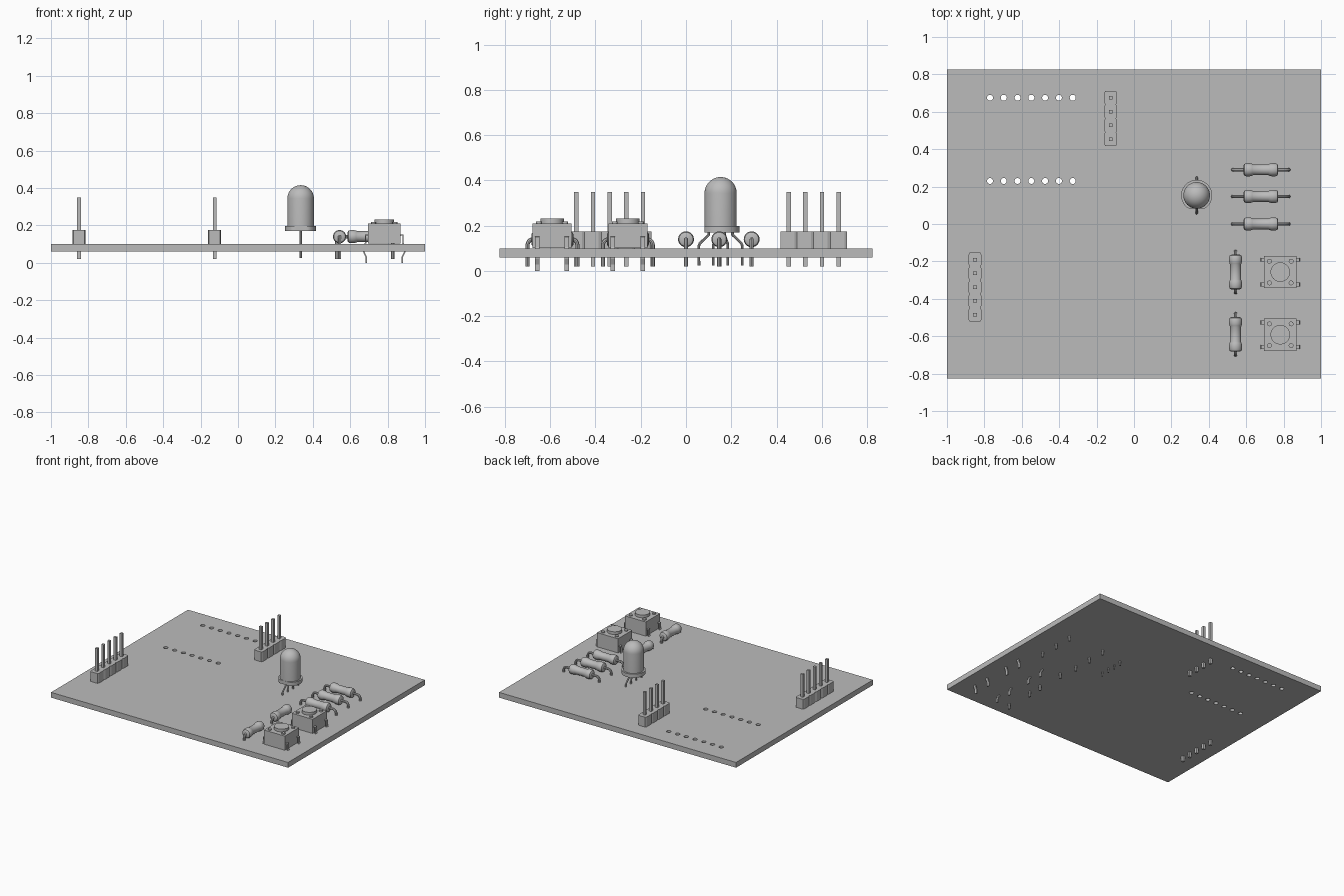
import bpy
import bmesh
from math import cos, sin, pi, radians
from mathutils import Matrix, Vector

if "Cube" in bpy.data.objects:
    bpy.data.objects.remove(bpy.data.objects["Cube"])

grey = bpy.data.materials.new("plain grey")
grey.use_nodes = True
grey.diffuse_color = (0.5, 0.5, 0.5, 1)
grey.node_tree.nodes["Principled BSDF"].inputs["Base Color"].default_value = (0.5, 0.5, 0.5, 1)

TOP, BOTTOM = 0.1, 0.06
PITCH = 0.0737


def finish(name, bm, smooth=False):
    bmesh.ops.recalc_face_normals(bm, faces=bm.faces)
    mesh = bpy.data.meshes.new(name)
    bm.to_mesh(mesh)
    bm.free()
    mesh.materials.append(grey)
    obj = bpy.data.objects.new(name, mesh)
    bpy.context.collection.objects.link(obj)
    if smooth:
        shade(obj)
    return obj


def select(obj):
    bpy.ops.object.select_all(action="DESELECT")
    obj.select_set(True)
    bpy.context.view_layer.objects.active = obj


def shade(obj):
    select(obj)
    bpy.ops.object.shade_smooth_by_angle(angle=radians(35))


def add_box(bm, centre, size):
    matrix = Matrix.Translation(centre) @ Matrix.Diagonal((*size, 1))
    bmesh.ops.create_cube(bm, size=1, matrix=matrix)


def add_prism(bm, outline, z0, z1):
    """Extrude a flat outline from z0 up to z1."""
    low = [bm.verts.new((x, y, z0)) for x, y in outline]
    high = [bm.verts.new((x, y, z1)) for x, y in outline]
    bm.faces.new(low[::-1])
    bm.faces.new(high)
    n = len(low)
    for i in range(n):
        j = (i + 1) % n
        bm.faces.new((low[i], low[j], high[j], high[i]))


def circle(x, y, r, n=24):
    return [(x + r * cos(2 * pi * i / n), y + r * sin(2 * pi * i / n)) for i in range(n)]


def add_lathe(bm, profile, matrix, n=32):
    """Spin (radius, height) points around z; radius 0 closes the ends."""
    verts = [bm.verts.new((r, 0, z)) for r, z in profile]
    edges = [bm.edges.new(pair) for pair in zip(verts, verts[1:])]
    bmesh.ops.spin(bm, geom=verts + edges, cent=(0, 0, 0), axis=(0, 0, 1),
                   angle=2 * pi, steps=n, use_duplicate=False)
    bmesh.ops.remove_doubles(bm, verts=bm.verts, dist=0.0001)
    bmesh.ops.transform(bm, matrix=matrix, verts=bm.verts)


def wire(name, points, radius):
    """Round wire along a path."""
    curve = bpy.data.curves.new(name, "CURVE")
    curve.dimensions = "3D"
    curve.bevel_depth = radius
    curve.bevel_resolution = 2
    curve.use_fill_caps = True
    spline = curve.splines.new("POLY")
    spline.points.add(len(points) - 1)
    for p, co in zip(spline.points, points):
        p.co = (*co, 1)
    curve.materials.append(grey)
    obj = bpy.data.objects.new(name, curve)
    bpy.context.collection.objects.link(obj)
    select(obj)
    bpy.ops.object.convert(target="MESH")
    shade(bpy.context.object)


# Circuit board with two rows of drilled holes
bm = bmesh.new()
add_box(bm, (0, 0, (TOP + BOTTOM) / 2), (2, 1.65, TOP - BOTTOM))
board = finish("circuit_board", bm)
bm = bmesh.new()
for y in (0.23, 0.675):
    for i in range(7):
        add_prism(bm, circle(-0.77 + i * PITCH, y, 0.016), 0, 0.2)
cutter = finish("hole_cutter", bm)
cutter.hide_render = True
cut = board.modifiers.new("holes", "BOOLEAN")
cut.operation = "DIFFERENCE"
cut.solver = "EXACT"
cut.object = cutter
select(board)
bpy.ops.object.modifier_apply(modifier="holes")
bpy.data.objects.remove(cutter)


# Pin headers: notched housing and square pins
def pin_header(name, x, y_back, count):
    half, w, c = PITCH / 2, 0.035, 0.012
    right = []
    for i in range(count):
        y = y_back - i * PITCH
        right += [(w - c / 2, y + half), (w, y + half - c), (w, y - half + c)]
    right.append((w - c / 2, y_back - (count - 0.5) * PITCH))
    outline = [(x + a, b) for a, b in right] + [(x - a, b) for a, b in reversed(right)]
    bm = bmesh.new()
    add_prism(bm, outline, TOP, 0.175)
    finish(name + "_housing", bm)
    bm = bmesh.new()
    for i in range(count):
        add_box(bm, (x, y_back - i * PITCH, 0.185), (0.019, 0.019, 0.33))
    finish(name + "_pins", bm)


pin_header("back_header", -0.125, 0.675, 4)
pin_header("left_header", -0.85, -0.19, 5)

# Light-emitting diode: domed lens, flange with one flat side, four legs
LX, LY = 0.335, 0.153
R = 0.071
dome = [(R * cos(a * pi / 20), 0.344 + R * sin(a * pi / 20)) for a in range(10)]
bm = bmesh.new()
add_lathe(bm, [(0, 0.18), (R, 0.18)] + dome + [(0, 0.344 + R)],
          Matrix.Translation((LX, LY, 0)), 40)
finish("lamp_lens", bm, True)
bm = bmesh.new()
rim = [(x, max(y, LY - R)) for x, y in circle(LX, LY, 0.083, 40)]
add_prism(bm, rim, 0.17, 0.198)
finish("lamp_flange", bm, True)
for i, k in enumerate((-1.5, -0.5, 0.5, 1.5)):
    near, far = LY + k * 0.035, LY + k * 0.064
    wire(f"lamp_leg_{i + 1}", [(LX, near, 0.18), (LX, near, 0.16), (LX, far - k * 0.003, 0.122),
                               (LX, far, 0.112), (LX, far, 0.025)], 0.006)


# Resistors: waisted body on a wire bent down through the board
def resistor(name, x, y, angle, reach):
    place = Matrix.Translation((x, y, 0.14)) @ Matrix.Rotation(angle, 4, "Z")
    half = [(0, 0.093), (0.022, 0.093), (0.031, 0.088), (0.035, 0.078),
            (0.035, 0.058), (0.032, 0.046), (0.029, 0.04)]
    bm = bmesh.new()
    add_lathe(bm, half + [(r, -z) for r, z in reversed(half)],
              place @ Matrix.Rotation(pi / 2, 4, "Y"), 28)
    finish(name + "_body", bm, True)
    bend = 0.025
    arc = [(reach - bend + bend * sin(a), bend * cos(a) - bend)
           for a in (i * pi / 10 for i in range(6))]
    side = arc + [(reach, -0.12)]
    path = [(-u, 0, v) for u, v in reversed(side)] + [(u, 0, v) for u, v in side]
    wire(name + "_wire", [place @ Vector(p) for p in path], 0.009)


for i, y in enumerate((0.0, 0.147, 0.29)):
    resistor(f"side_resistor_{i + 1}", 0.678, y, 0, 0.15)
for i, y in enumerate((-0.59, -0.257)):
    resistor(f"front_resistor_{i + 1}", 0.543, y, pi / 2, 0.11)


# Push buttons: case, corner studs, round cap and four bent strip legs
def push_button(name, x, y):
    bm = bmesh.new()
    add_box(bm, (x, y, 0.156), (0.176, 0.172, 0.108))
    finish(name + "_case", bm)
    bm = bmesh.new()
    add_prism(bm, circle(x, y, 0.052, 32), 0.2, 0.231)
    for sx in (-1, 1):
        for sy in (-1, 1):
            add_prism(bm, circle(x + sx * 0.058, y + sy * 0.058, 0.013, 16), 0.2, 0.219)
    finish(name + "_cap_and_studs", bm, True)
    bm = bmesh.new()
    shape = [(0.08, 0.148), (0.1, 0.148), (0.1, 0.105), (0.112, 0.08),
             (0.108, 0.055), (0.096, 0.03), (0.096, 0.0)]
    for sx in (-1, 1):
        for sy in (-1, 1):
            rows = [[bm.verts.new((x + sx * u, y + sy * 0.066 + e, z)) for e in (-0.01, 0.01)]
                    for u, z in shape]
            for a, b in zip(rows, rows[1:]):
                bm.faces.new((a[0], a[1], b[1], b[0]))
    legs = finish(name + "_legs", bm)
    thick = legs.modifiers.new("thickness", "SOLIDIFY")
    thick.thickness = 0.008
    thick.offset = 0
    select(legs)
    bpy.ops.object.modifier_apply(modifier="thickness")


push_button("front_button", 0.782, -0.592)
push_button("middle_button", 0.782, -0.257)
